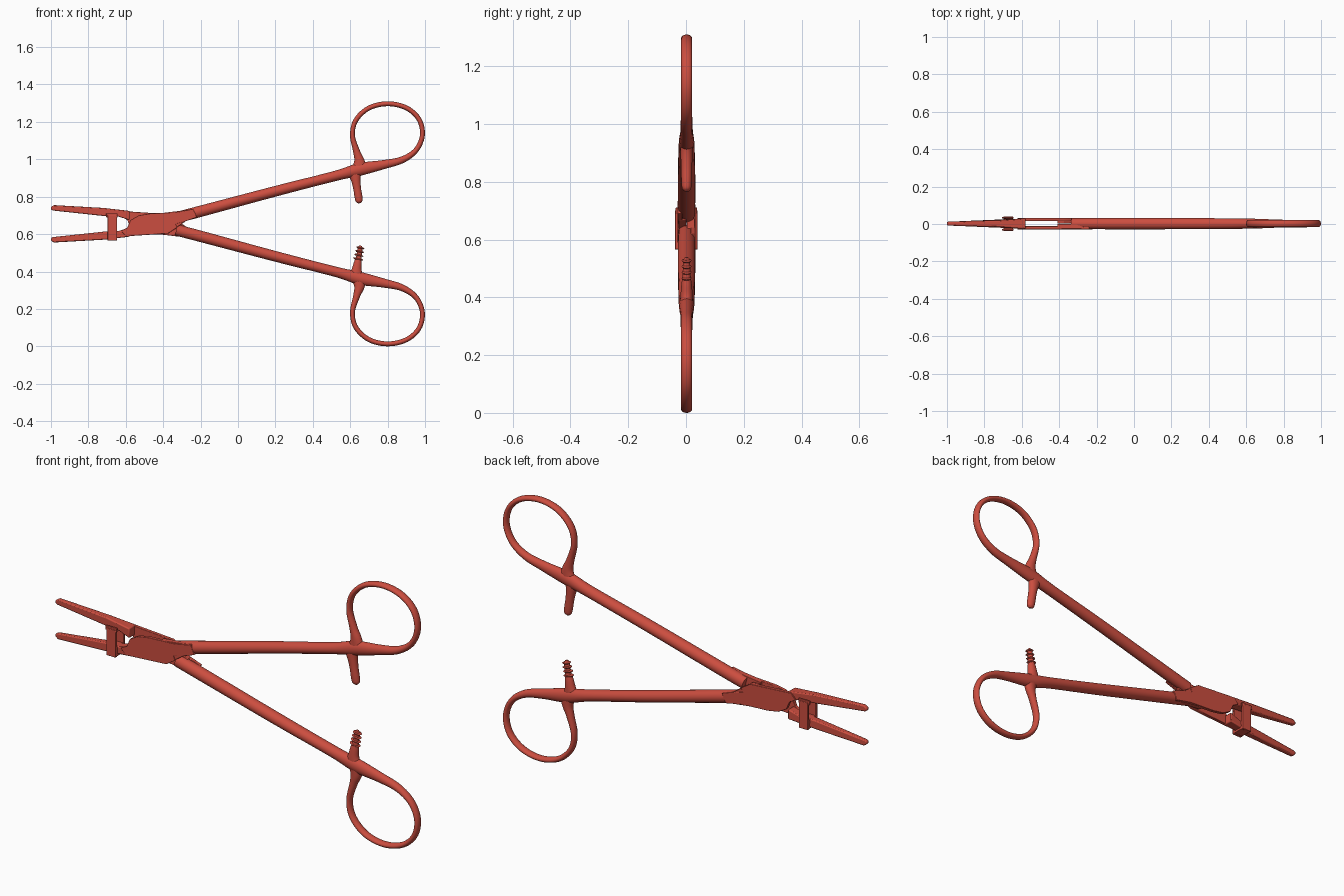
import bpy, bmesh, math
from mathutils import Vector

if "Cube" in bpy.data.objects:
    bpy.data.objects.remove(bpy.data.objects["Cube"])

ZM, Y0 = 1.31, 0.002   # height used to mirror one arm into the other, depth offset
red = bpy.data.materials.new("red_metal")
red.diffuse_color = (0.6, 0.075, 0.05, 1)
red.use_nodes = True
red.node_tree.nodes["Principled BSDF"].inputs["Base Color"].default_value = red.diffuse_color


def finish(bm, name, flip, bevel=0):
    for v in bm.verts:
        if flip:
            v.co.y, v.co.z = -v.co.y, ZM - v.co.z
        v.co.y += Y0
    bmesh.ops.recalc_face_normals(bm, faces=bm.faces)
    me = bpy.data.meshes.new(name)
    bm.to_mesh(me)
    bm.free()
    ob = bpy.data.objects.new(name, me)
    bpy.context.collection.objects.link(ob)
    me.materials.append(red)
    if bevel:
        m = ob.modifiers.new("bevel", 'BEVEL')
        m.width, m.segments = bevel, 2
    bpy.ops.object.select_all(action='DESELECT')
    ob.select_set(True)
    bpy.context.view_layer.objects.active = ob
    bpy.ops.object.shade_smooth_by_angle(angle=math.radians(35))
    return ob


def smooth_path(pts, n=6):
    # Catmull-Rom through (x, z, half width, half depth)
    P = [Vector(p) for p in pts]
    P = [2 * P[0] - P[1]] + P + [2 * P[-1] - P[-2]]
    out = []
    for i in range(1, len(P) - 2):
        a, b, c, d = P[i - 1:i + 3]
        for k in range(n):
            t = k / n
            out.append(0.5 * (2 * b + (c - a) * t + (2 * a - 5 * b + 4 * c - d) * t * t
                              + (3 * b - a - 3 * c + d) * t ** 3))
    return out + [P[-2]]


def tube(name, pts, flip, segs=20):
    S = smooth_path(pts)
    bm = bmesh.new()
    rings = []
    for i, p in enumerate(S):
        d = S[min(i + 1, len(S) - 1)] - S[max(i - 1, 0)]
        l = math.hypot(d[0], d[1])
        nx, nz = -d[1] / l, d[0] / l
        ring = []
        for k in range(segs):
            a = 2 * math.pi * k / segs
            w, h = p[2] * math.cos(a), p[3] * math.sin(a)
            ring.append(bm.verts.new((p[0] + nx * w, h, p[1] + nz * w)))
        rings.append(ring)
    for r, q in zip(rings, rings[1:]):
        for k in range(segs):
            bm.faces.new((r[k], r[(k + 1) % segs], q[(k + 1) % segs], q[k]))
    bm.faces.new(rings[0])
    bm.faces.new(rings[-1])
    return finish(bm, name, flip)


def prism(name, prof, y, flip, bevel=0.002):
    # y is a function x -> (front, back)
    bm = bmesh.new()
    f = [bm.verts.new((x, y(x)[0], z)) for x, z in prof]
    b = [bm.verts.new((x, y(x)[1], z)) for x, z in prof]
    n = len(prof)
    bm.faces.new(f)
    bm.faces.new(b[::-1])
    for i in range(n):
        bm.faces.new((f[i], f[(i + 1) % n], b[(i + 1) % n], b[i]))
    return finish(bm, name, flip, bevel)


def box(name, x0, x1, z0, z1, y0, y1, flip=False):
    return prism(name, [(x0, z0), (x1, z0), (x1, z1), (x0, z1)], lambda x: (y0, y1), flip)


def jaw_depth(x):
    h = 0.010 + (x + 1) / 0.3 * 0.008 if x < -0.7 else 0.018 + (x + 0.7) / 0.12 * 0.010
    return -h, h


# shank flowing into the finger ring
arm = [(-.33, .688, .030, .029), (-.2, .722, .030, .030), (.2, .829, .028, .030),
       (.52, .911, .027, .028), (.65, .946, .034, .026), (.78, .972, .024, .021),
       (.88, .998, .018, .020), (.953, 1.05, .014, .019), (.986, 1.13, .013, .019),
       (.967, 1.215, .013, .019), (.90, 1.275, .013, .019), (.80, 1.297, .013, .019),
       (.70, 1.274, .013, .019), (.631, 1.21, .013, .019), (.612, 1.13, .013, .019),
       (.633, 1.045, .018, .019), (.648, .995, .027, .021), (.65, .95, .042, .022)]
plate = [(-.60, .588), (-.375, .603), (-.325, .635), (-.335, .655), (-.29, .665), (-.22, .69),
         (-.24, .735), (-.33, .717), (-.47, .71), (-.53, .70), (-.575, .675), (-.592, .635), (-.625, .617)]
jaw = [(-1, .566), (-.985, .555), (-.72, .57), (-.58, .586), (-.58, .635), (-.64, .616),
       (-.72, .613), (-.99, .584), (-1, .578)]
block = [(-.41, .604), (-.375, .604), (-.325, .638), (-.28, .668), (-.28, .728), (-.41, .712)]

for flip, tag in ((False, "upper"), (True, "lower")):
    tube(tag + "_handle", arm, flip)
    prism(tag + "_joint_plate", plate, lambda x: (-.031, -.014), flip)
    prism(tag + "_joint_block", block, lambda x: (-.028, -.001), flip)
    prism(tag + "_arm_jaw", jaw, jaw_depth, flip, 0.005)

# plain catch tab on the upper handle
tube("catch_tab", [(.618, .95, .05, .022), (.628, .90, .028, .021), (.636, .85, .021, .019),
                   (.644, .80, .021, .018), (.648, .776, .018, .015), (.650, .765, .006, .005)], False)

# toothed catch peg on the lower handle, built in mirrored space
tube("catch_peg", [(.63, .95, .05, .022), (.634, .905, .028, .021), (.64, .865, .021, .018),
                   (.646, .835, .015, .014), (.653, .785, .013, .012), (.655, .772, .007, .007)], True)
for i in range(4):
    x, z, w = .642 + i * .004, .848 - i * .02, .028 - i * .002
    tube("catch_tooth_%d" % (i + 1), [(x, z, w * .75, .013), (x + .001, z - .005, w, .017),
                                      (x + .002, z - .009, w * .75, .013)], True, 16)

# guide bracket straddling the lower jaw: front and back cheeks and a base
for side, ya, yb in (("front", -.040, -.026), ("back", .026, .038)):
    box("bracket_" + side + "_cheek", -.697, -.647, .566, .702, ya, yb)
    box("bracket_" + side + "_lip", -.705, -.643, .690, .711, ya + .002, yb - .002)
box("bracket_base", -.697, -.647, .568, .614, -.03, .03)
